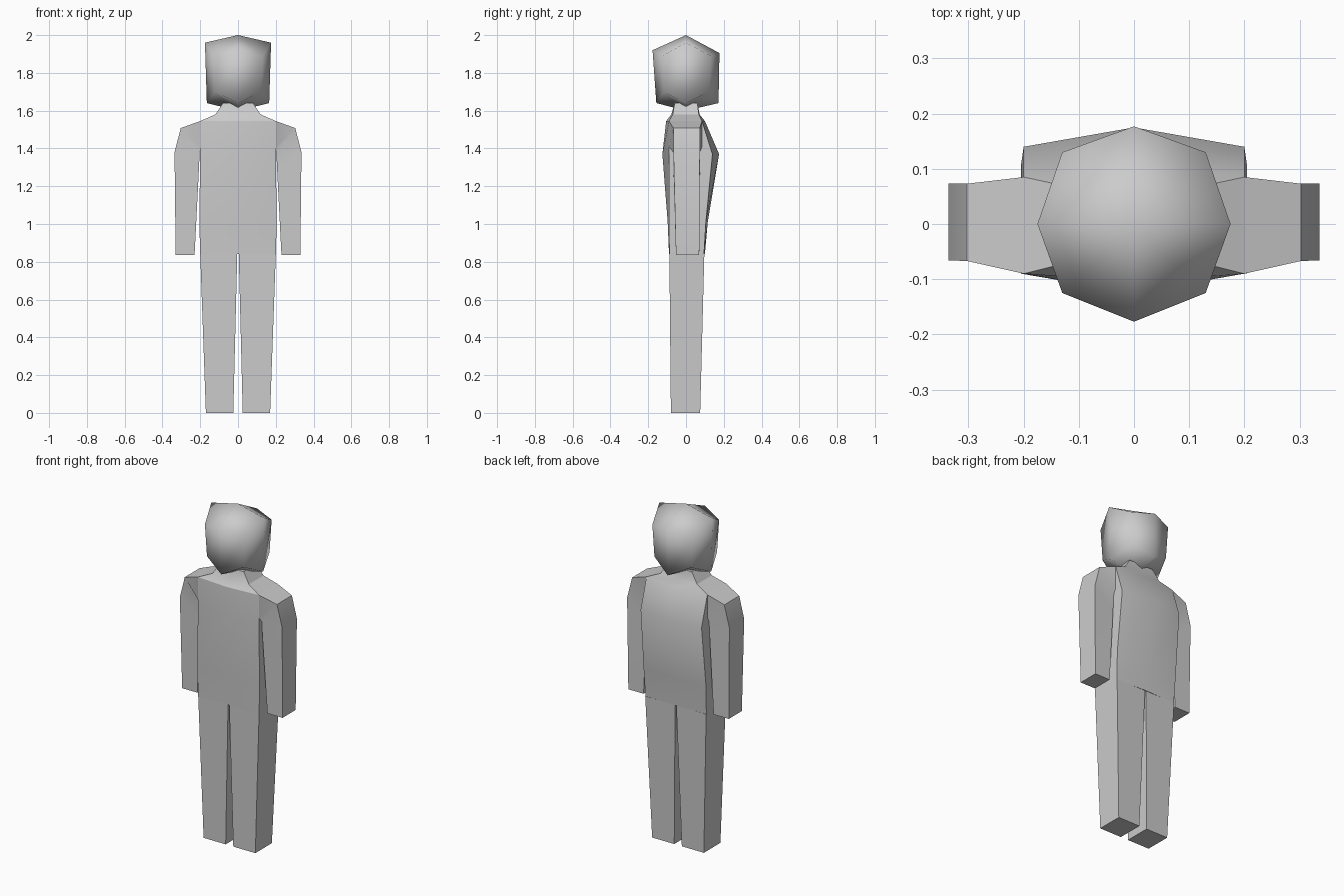
import bpy, bmesh, math

if "Cube" in bpy.data.objects:
    bpy.data.objects.remove(bpy.data.objects["Cube"])


def loft(name, rings, apexes=None, mirror=False, angle=30):
    """Skin a stack of equal-length rings; ends are capped flat or with fans."""
    bm = bmesh.new()
    loops = [[bm.verts.new(p) for p in ring] for ring in rings]
    n = len(loops[0])
    for a, b in zip(loops, loops[1:]):
        for i in range(n):
            j = (i + 1) % n
            bm.faces.new((a[i], a[j], b[j], b[i]))
    for k, end in enumerate((loops[0], loops[-1])):
        if apexes:
            tip = bm.verts.new(apexes[k])
            for i in range(n):
                bm.faces.new((end[i], end[(i + 1) % n], tip))
        else:
            bm.faces.new(end)
    bmesh.ops.recalc_face_normals(bm, faces=bm.faces)
    mesh = bpy.data.meshes.new(name)
    bm.to_mesh(mesh)
    bm.free()
    ob = bpy.data.objects.new(name, mesh)
    bpy.context.collection.objects.link(ob)
    bpy.ops.object.select_all(action='DESELECT')
    ob.select_set(True)
    bpy.context.view_layer.objects.active = ob
    bpy.ops.object.shade_smooth_by_angle(angle=math.radians(angle))
    if mirror:
        ob.modifiers.new("Mirror", 'MIRROR')
    return ob


# Head: eight-sided, with raised middles and lowered corners around each rim
def head_ring(x, front, back, corner, z_side, z_front, z_back, z_corner):
    c = corner
    return [(0, front, z_front), (c, -c + .005, z_corner), (x, 0, z_side), (c, c, z_corner),
            (0, back, z_back), (-c, c, z_corner), (-x, 0, z_side), (-c, -c + .005, z_corner)]


loft("head",
     [head_ring(.165, -.157, .172, .122, 1.64, 1.64, 1.64, 1.70),
      head_ring(.175, -.177, .177, .13, 1.96, 1.92, 1.905, 1.89)],
     apexes=[(0, 0, 1.6), (0, 0, 2.0)], angle=80)


# Torso and neck: z, half width, front corner, front middle, back corner, back middle
torso = [(.84, .20, -.088, -.09, .095, .10),
         (1.01, .205, -.09, -.097, .105, .115),
         (1.37, .20, -.09, -.125, .14, .175),
         (1.545, .20, -.09, -.105, .085, .10),
         (1.58, .12, -.07, -.078, .068, .072),
         (1.64, .08, -.06, -.06, .06, .06)]
loft("torso", [[(-x, fc, z), (0, fm, z), (x, fc, z), (x, bc, z), (0, bm_, z), (-x, bc, z)]
               for z, x, fc, fm, bc, bm_ in torso])

# Arms: outer x, z, inner x, z, front y, back y
arm = [(.20, 1.545, .20, 1.41, -.09, .085),
       (.303, 1.508, .203, 1.38, -.067, .073),
       (.336, 1.38, .207, 1.29, -.066, .073),
       (.33, .836, .23, .836, -.053, .07)]
loft("arms", [[(ox, f, oz), (ox, b, oz), (ix, b, iz), (ix, f, iz)]
              for ox, oz, ix, iz, f, b in arm], mirror=True)

# Legs: z, inner x, outer x, front y, back y
leg = [(0, .025, .17, -.08, .075), (.84, .004, .20, -.088, .097)]
loft("legs", [[(i, f, z), (o, f, z), (o, b, z), (i, b, z)]
              for z, i, o, f, b in leg], mirror=True)
